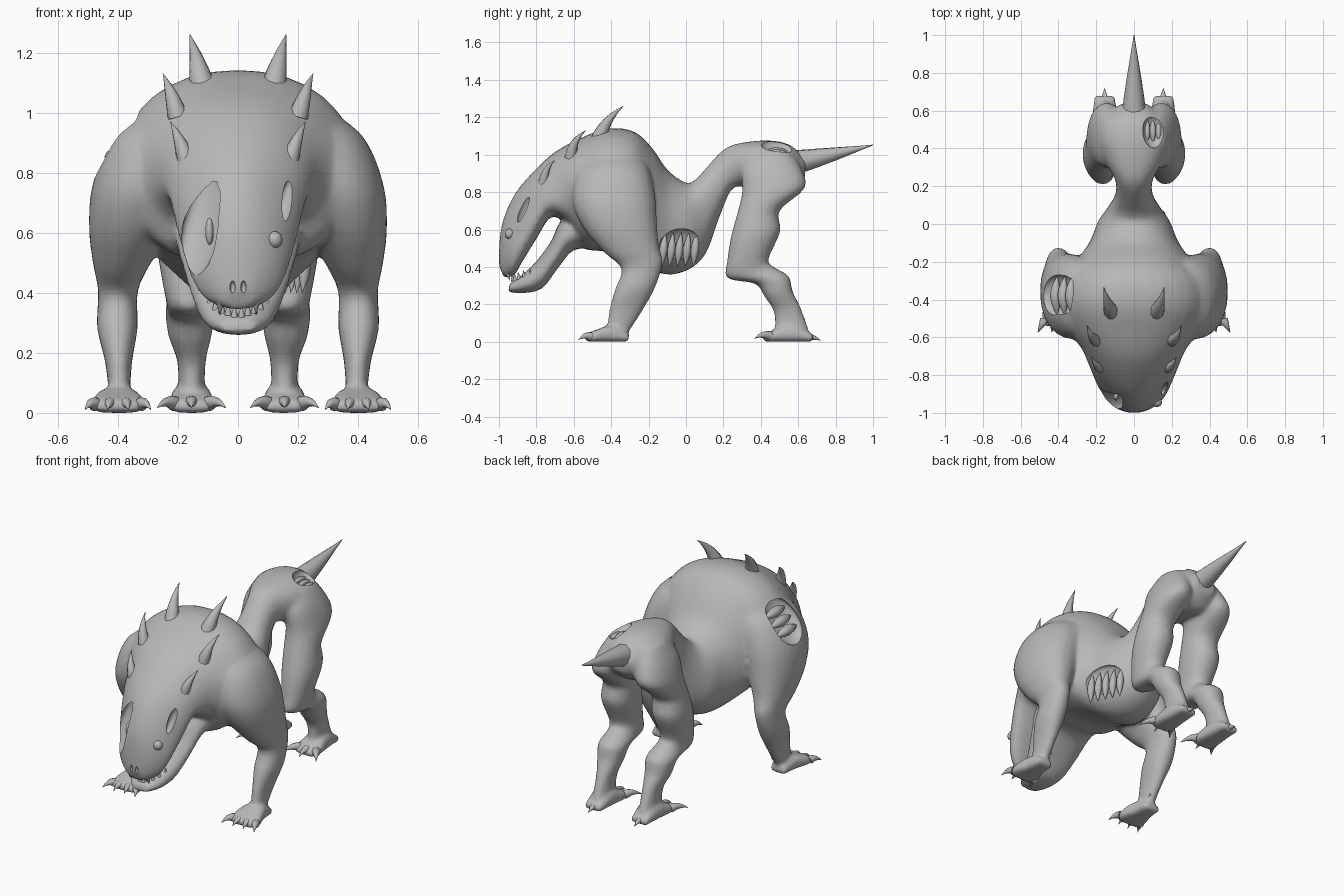
import bpy, bmesh, math
from mathutils import Vector

if "Cube" in bpy.data.objects:
    bpy.data.objects.remove(bpy.data.objects["Cube"])

hide = bpy.data.materials.new("grey_hide")
hide.diffuse_color = (0.48, 0.48, 0.48, 1)
hide.use_nodes = True
hide.node_tree.nodes["Principled BSDF"].inputs["Base Color"].default_value = hide.diffuse_color


def make(name, rings):
    """Skin a list of closed rings and cap both ends."""
    bm = bmesh.new()
    vr = [[bm.verts.new(p) for p in r] for r in rings]
    n = len(vr[0])
    for a, b in zip(vr, vr[1:]):
        for i in range(n):
            bm.faces.new((a[i], a[(i + 1) % n], b[(i + 1) % n], b[i]))
    bm.faces.new(vr[0])
    bm.faces.new(vr[-1])
    bmesh.ops.recalc_face_normals(bm, faces=bm.faces)
    me = bpy.data.meshes.new(name)
    bm.to_mesh(me)
    bm.free()
    ob = bpy.data.objects.new(name, me)
    bpy.context.collection.objects.link(ob)
    me.materials.append(hide)
    return ob


def refine(secs, steps=4):
    """Catmull-Rom curve through the sections."""
    pts = [secs[0]] + secs + [secs[-1]]
    out = []
    for p0, p1, p2, p3 in zip(pts, pts[1:], pts[2:], pts[3:]):
        for j in range(steps):
            t = j / steps
            out.append([.5 * (2 * b + (c - a) * t + (2 * a - 5 * b + 4 * c - d) * t * t
                              + (3 * b - a - 3 * c + d) * t ** 3)
                        for a, b, c, d in zip(p0, p1, p2, p3)])
    return out + [secs[-1]]


def loft(name, secs, side=1, sq=0.92, n=24):
    """Sections: x, y/z of one edge, y/z of the opposite edge, half width,
    and optionally how much the first edge is narrower than the second."""
    secs = [tuple(s) + (0,) * (7 - len(s)) for s in secs]
    rings = []
    for x, ay, az, by, bz, w, taper in refine(secs):
        c = Vector((x * side, (ay + by) / 2, (az + bz) / 2))
        h = Vector((0, (ay - by) / 2, (az - bz) / 2))
        ring = []
        for i in range(n):
            t = 2 * math.pi * i / n
            k, s = math.cos(t), math.sin(t)
            e = sq - .6 * taper if k < 0 else sq
            k = math.copysign(abs(k) ** e, k)
            s = math.copysign(abs(s) ** e, s)
            ring.append(c + h * k + Vector((w * s * (1 - taper * k), 0, 0)))
        rings.append(ring)
    return make(name, rings)


def spike(name, base, tip, r, bend=(0, 0, 0), both=False, n=10):
    """Curved horn; both=True tapers it at each end."""
    a, b = Vector(base), Vector(tip)
    m = (a + b) / 2 + Vector(bend)
    ref = (b - a).orthogonal().normalized()
    rings = []
    for j in range(7):
        t = j / 6
        p = a * (1 - t) ** 2 + m * 2 * t * (1 - t) + b * t * t
        d = ((m - a) * (1 - t) + (b - m) * t).normalized()
        u = d.cross(ref).normalized()
        v = d.cross(u)
        rad = r * max(0.03, math.sin(math.pi * t) if both else 1 - t ** 1.2)
        rings.append([p + (u * math.cos(2 * math.pi * i / n) + v * math.sin(2 * math.pi * i / n)) * rad
                      for i in range(n)])
    ob = make(name, rings)
    smooth(ob)
    return ob


def ball(name, loc, scale, rot=(0, 0, 0)):
    bpy.ops.mesh.primitive_uv_sphere_add(segments=20, ring_count=12, location=loc,
                                         rotation=[math.radians(a) for a in rot])
    ob = bpy.context.object
    ob.name = name
    ob.scale = scale
    ob.data.materials.append(hide)
    smooth(ob)
    return ob


def select(obs):
    bpy.ops.object.select_all(action='DESELECT')
    for o in obs:
        o.select_set(True)
    bpy.context.view_layer.objects.active = obs[0]


def smooth(ob):
    select([ob])
    bpy.ops.object.shade_smooth_by_angle(angle=math.radians(40))


# Upper head, torso, waist and pelvis
body = loft("body", [
    (0, -1.0, .41, -.975, .345, .05, .1), (0, -.997, .53, -.92, .355, .115, .25),
    (0, -.978, .65, -.88, .42, .15, .33), (0, -.915, .79, -.80, .55, .185, .33),
    (0, -.82, .905, -.715, .67, .225, .25), (0, -.70, 1.015, -.61, .60, .28, .12),
    (0, -.56, 1.09, -.55, .50, .36, .05), (0, -.42, 1.14, -.42, .48, .395),
    (0, -.28, 1.125, -.28, .43, .375), (0, -.18, 1.035, -.17, .375, .29),
    (0, -.10, .92, -.07, .36, .23), (0, 0, .85, .03, .395, .19),
    (0, .06, .875, .11, .48, .14), (0, .13, .955, .18, .67, .10),
    (0, .22, 1.04, .25, .82, .10), (0, .34, 1.07, .34, .82, .155),
    (0, .46, 1.075, .46, .80, .18), (0, .56, 1.05, .56, .80, .15),
    (0, .64, .975, .635, .87, .07)], n=32)
# Lower jaw
jaw = loft("jaw", [
    (0, -.945, .31, -.95, .265, .06), (0, -.88, .355, -.87, .260, .105),
    (0, -.80, .43, -.77, .285, .14), (0, -.72, .54, -.68, .40, .18),
    (0, -.68, .63, -.60, .49, .205), (0, -.60, .72, -.48, .50, .22)])
parts = [body, jaw]
for s in (-1, 1):
    # Shoulder, upper arm and forearm
    parts.append(loft("foreleg", [
        (.14, -.46, 1.03, -.28, 1.03, .12), (.245, -.58, .93, -.20, .93, .165),
        (.32, -.61, .76, -.165, .78, .163), (.36, -.55, .61, -.155, .63, .137),
        (.388, -.44, .48, -.145, .51, .095), (.40, -.345, .39, -.125, .42, .066),
        (.402, -.38, .28, -.165, .29, .068), (.398, -.41, .17, -.23, .17, .045),
        (.395, -.425, .06, -.30, .06, .035)], s))
    # Thigh, knee and shin
    parts.append(loft("hind_leg", [
        (.09, .36, 1.02, .56, 1.02, .07), (.125, .30, .92, .62, .92, .09),
        (.15, .30, .80, .635, .82, .098), (.163, .275, .69, .50, .70, .095),
        (.172, .24, .56, .505, .59, .10), (.172, .22, .43, .44, .44, .08),
        (.163, .22, .34, .47, .40, .076), (.16, .37, .31, .55, .35, .082),
        (.16, .42, .24, .57, .27, .072), (.155, .47, .16, .61, .19, .048),
        (.155, .475, .06, .655, .07, .043)], s))
    # Paws
    parts.append(loft("front_paw", [
        (.40, -.54, .04, -.54, 0, .07), (.40, -.49, .06, -.49, 0, .09),
        (.40, -.40, .085, -.40, 0, .065), (.40, -.305, .04, -.305, 0, .05)], s, .55))
    parts.append(loft("hind_paw", [
        (.155, .41, .035, .41, 0, .055), (.155, .46, .06, .46, 0, .075),
        (.155, .57, .09, .57, 0, .065), (.155, .68, .04, .68, 0, .055)], s, .55))

# Fuse into one continuous skin
select(parts)
bpy.ops.object.join()
for kind, opts in (("REMESH", {"mode": 'VOXEL', "voxel_size": .012}),
                   ("SMOOTH", {"factor": .5, "iterations": 8}),
                   ("DECIMATE", {"ratio": .25})):
    m = body.modifiers.new(kind, kind)
    for k, v in opts.items():
        setattr(m, k, v)
    bpy.ops.object.modifier_apply(modifier=m.name)

# Open wounds, brow cut and nostrils
cuts = [((-.115, -.905, .63), (.085, .04, .20), (-20, 0, -42)),
        ((-.385, -.38, .90), (.155, .115, .05), (0, -48, 0)),
        ((.20, -.025, .49), (.045, .135, .115), (0, 0, 22)),
        ((.105, .49, 1.05), (.062, .09, .045), (-8, 22, 0)),
        ((.165, -.87, .71), (.022, .035, .085), (0, 20, 40)),
        ((-.018, -.998, .42), (.009, .018, .02), (0, 0, 0)),
        ((.018, -.998, .42), (.009, .018, .02), (0, 0, 0))]
for loc, sc, rot in cuts:
    c = ball("wound_cutter", loc, sc, rot)
    select([body])
    m = body.modifiers.new("cut", 'BOOLEAN')
    m.operation, m.solver, m.object = 'DIFFERENCE', 'EXACT', c
    bpy.ops.object.modifier_apply(modifier="cut")
    bpy.data.objects.remove(c)
body.data.materials.clear()
body.data.materials.append(hide)
smooth(body)

# Ribs in the belly, muscle strands in shoulder and hip
for i in range(5):
    y = -.13 + i * .042
    x = .155 - y * .45
    spike("belly_rib", (x, y + .02, .585), (x, y, .40), .022, (.015, 0, 0), True)
for i in range(3):
    x, z = -.325 - i * .04, .93 - i * .045
    spike("shoulder_strand", (x, -.485, z), (x, -.275, z), .03, (-.02, 0, .02), True)
    spike("hip_strand", (.07 + i * .03, .42, 1.02 - i * .01),
          (.07 + i * .03, .565, 1.005 - i * .01), .016, (0, 0, .02), True)

# Tail
spike("tail", (0, .54, .95), (0, 1.0, 1.052), .07, (0, 0, -.005))
# Eyes
ball("eye", (.122, -.943, .577), (.026, .026, .028))
ball("wounded_eye", (-.095, -.915, .605), (.014, .02, .045))

for s in (-1, 1):
    # Horn rows from crown to brow
    for x, y, z, tx, ty, tz, r in ((.115, -.47, 1.07, .16, -.335, 1.26, .045),
                                   (.20, -.615, .985, .25, -.535, 1.13, .034),
                                   (.17, -.76, .835, .225, -.70, .97, .032)):
        spike("horn", (x * s, y, z), (tx * s, ty, tz), r, (0, -.035, .02))
    # Teeth
    for i in range(5):
        x, y = .012 + i * .021, -.925 + i * .008 + i * i * .004
        spike("lower_tooth", (x * s, y, .32 + i * .006), (x * s, y - .005, .36 + i * .008), .012)
    spike("fang", (.06 * s, -.955, .37), (.06 * s, -.94, .325), .012)
    # Claws
    for dx, out in ((-.075, -.035), (-.025, -.01), (.025, .01), (.075, .035)):
        spike("front_claw", ((.40 + dx) * s, -.51, .028), ((.40 + dx + out) * s, -.575, .01), .024, (0, 0, .022))
    for dx, out in ((-.055, -.06), (0, 0), (.055, .06)):
        spike("hind_claw", ((.155 + dx) * s, .45, .03), ((.155 + dx + out) * s, .365, .016), .026, (0, 0, .025))
    spike("heel_claw", (.155 * s, .65, .025), (.155 * s, .72, .006), .022, (0, 0, .012))
    spike("dew_claw", (.40 * s, -.30, .17), (.365 * s, -.305, .07), .014, (0, .02, 0))
